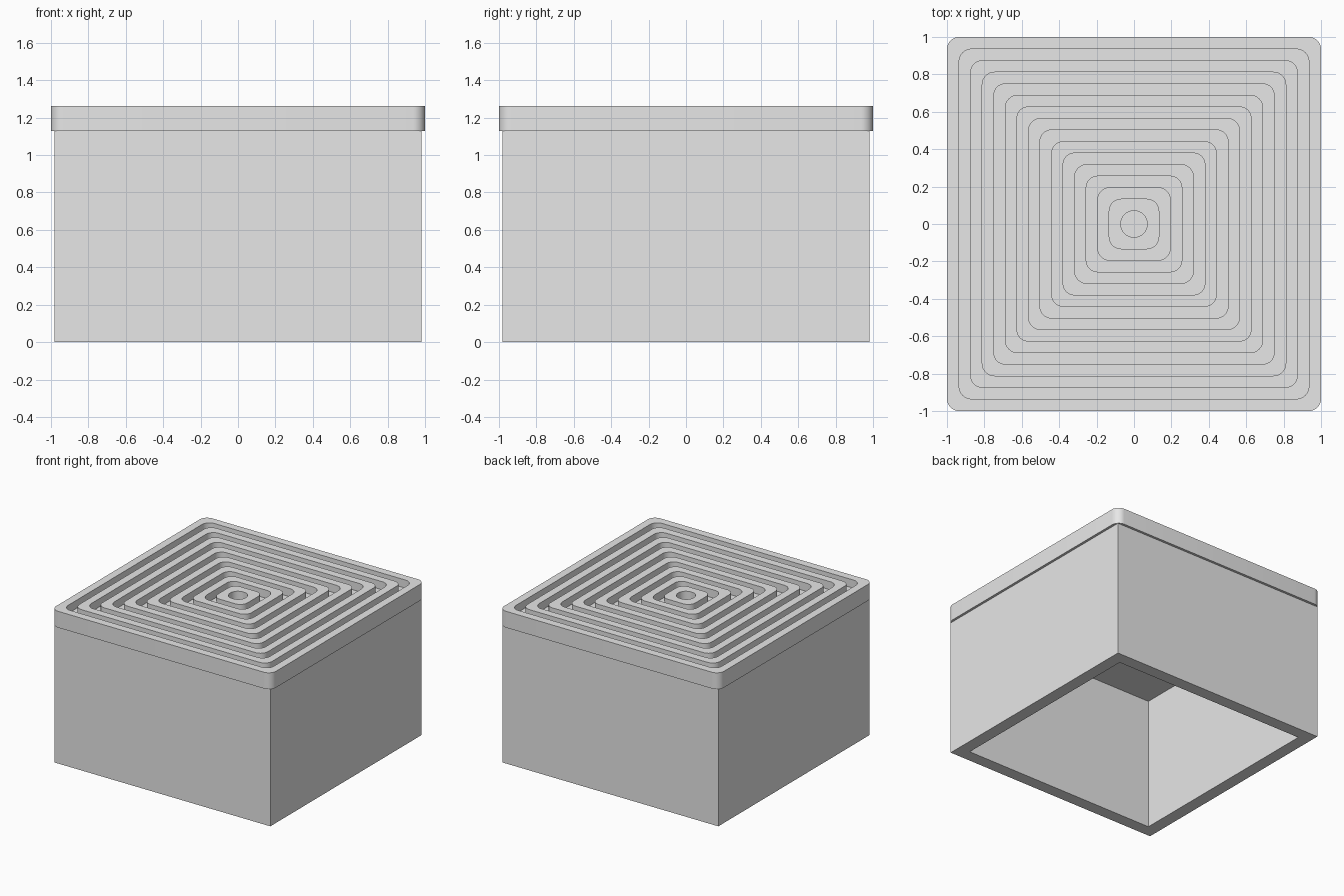
import bpy
import bmesh
from math import cos, sin, pi, radians

cube = bpy.data.objects.get("Cube")
if cube:
    bpy.data.objects.remove(cube, do_unlink=True)

BODY_TOP, LID_TOP = 1.128, 1.262
GROOVE_FLOOR = LID_TOP - 0.067
CORNER_RADIUS = 0.066

grey = bpy.data.materials.new("plain grey")
grey.use_nodes = True
grey.diffuse_color = (0.8, 0.8, 0.8, 1)
grey.node_tree.nodes["Principled BSDF"].inputs["Base Color"].default_value = (0.8, 0.8, 0.8, 1)


def outline(half, radius, segments):
    """Square of the given half width, with rounded corners if segments > 0."""
    points = []
    for corner in range(4):
        middle = pi / 4 + corner * pi / 2
        sx = 1 if cos(middle) > 0 else -1
        sy = 1 if sin(middle) > 0 else -1
        for i in range(segments + 1):
            angle = corner * pi / 2 + (i / segments * pi / 2 if segments else 0)
            r = radius if segments else 0
            points.append((sx * (half - r) + r * cos(angle),
                           sy * (half - r) + r * sin(angle)))
    return points


def nested_shell(name, steps, radius=0, segments=0):
    """Join square outlines (half width, height) into a closed solid."""
    bm = bmesh.new()
    rings = [[bm.verts.new((x, y, z)) for x, y in outline(half, radius, segments)]
             for half, z in steps]
    for a, b in zip(rings, rings[1:]):
        n = len(a)
        for i in range(n):
            j = (i + 1) % n
            bm.faces.new((a[i], a[j], b[j], b[i]))
    bm.faces.new(rings[0])
    bm.faces.new(rings[-1])
    bmesh.ops.recalc_face_normals(bm, faces=bm.faces)
    mesh = bpy.data.meshes.new(name)
    bm.to_mesh(mesh)
    bm.free()
    mesh.materials.append(grey)
    obj = bpy.data.objects.new(name, mesh)
    bpy.context.collection.objects.link(obj)
    return obj


# Square body, hollow and open underneath
nested_shell("hollow_body", [(0.98, BODY_TOP), (0.98, 0), (0.878, 0), (0.878, 1.09)])

# Lid with concentric grooves and a round hole in the middle
steps = [(1.0, BODY_TOP), (1.0, LID_TOP)]
for i in range(7):
    outer = 0.935 - i * 0.1235
    inner = outer - 0.059
    steps += [(outer, LID_TOP), (outer, GROOVE_FLOOR),
              (inner, GROOVE_FLOOR), (inner, LID_TOP)]
steps += [(0.07, LID_TOP), (0.07, GROOVE_FLOOR)]
lid = nested_shell("grooved_lid", steps, CORNER_RADIUS, 8)

bpy.ops.object.select_all(action='DESELECT')
lid.select_set(True)
bpy.context.view_layer.objects.active = lid
bpy.ops.object.shade_smooth_by_angle(angle=radians(30))
